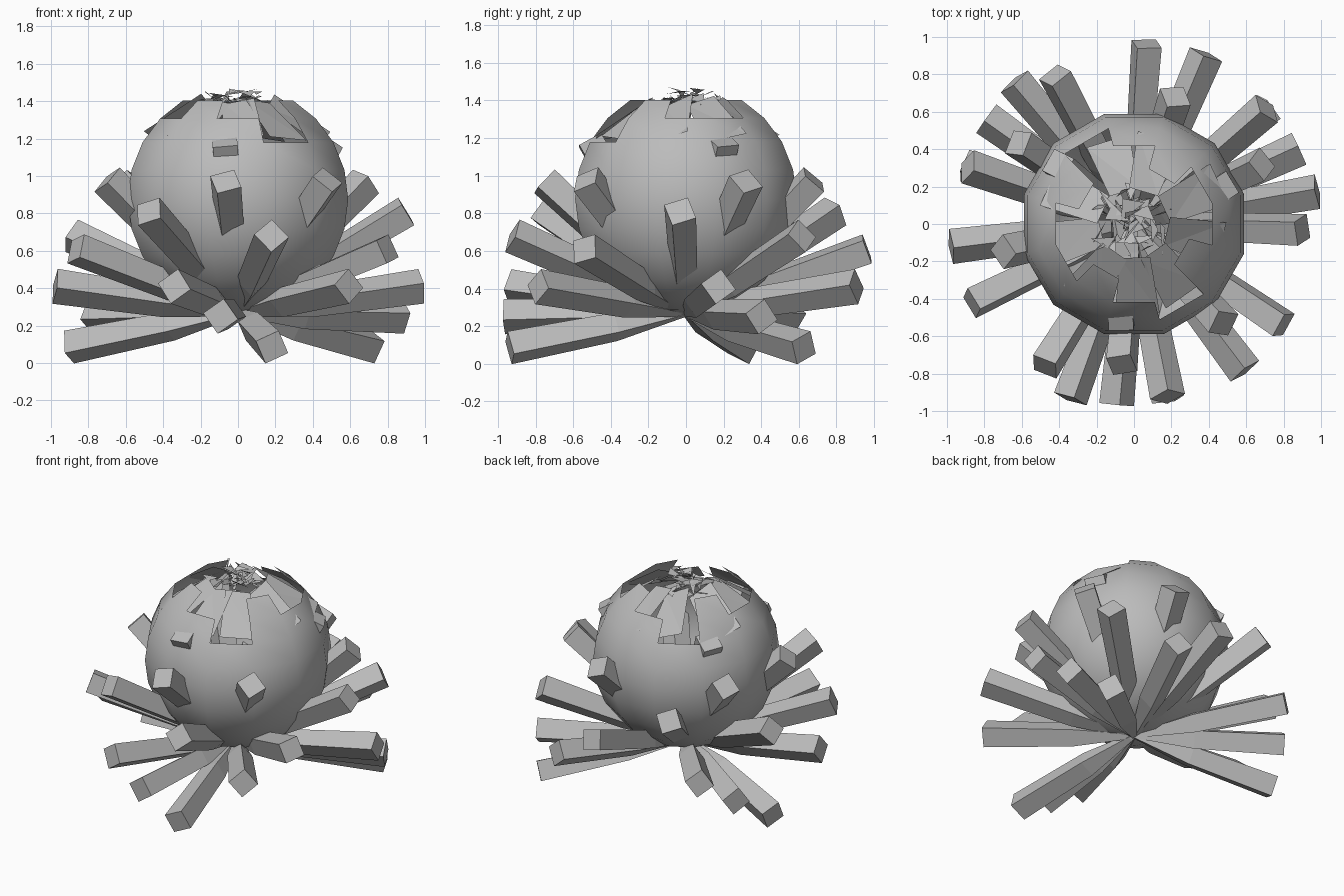
import bpy, bmesh, math, random
from mathutils import Vector, Matrix

random.seed(4)
if "Cube" in bpy.data.objects:
    bpy.data.objects.remove(bpy.data.objects["Cube"])

grey = bpy.data.materials.new("stone_grey")
grey.use_nodes = True
grey.diffuse_color = (0.5, 0.5, 0.5, 1)
grey.node_tree.nodes["Principled BSDF"].inputs["Base Color"].default_value = (0.5, 0.5, 0.5, 1)

ROOT = Vector((0, 0, 0.27))
CENTRE = Vector((0, 0, 0.875))
RADIUS = 0.61


def finish(bm, name):
    mesh = bpy.data.meshes.new(name)
    bm.to_mesh(mesh)
    bm.free()
    mesh.materials.append(grey)
    obj = bpy.data.objects.new(name, mesh)
    bpy.context.collection.objects.link(obj)
    return obj


def polar(r, angle, z):
    return Vector((r * math.cos(angle), r * math.sin(angle), z))


def spike(name, tip, roll):
    """Square bar that narrows towards the root."""
    axis = (tip - ROOT).normalized()
    side = axis.cross(Vector((0, 0, 1))).normalized()
    side = Matrix.Rotation(math.radians(roll), 3, axis) @ side
    up = side.cross(axis)
    bm = bmesh.new()
    rings = []
    for t, half in ((0, 0.015), (0.4, 0.058), (1, 0.067)):
        base = ROOT.lerp(tip, t)
        rings.append([bm.verts.new(base + side * half * a + up * half * b)
                      for a, b in ((-1, -1), (1, -1), (1, 1), (-1, 1))])
    bm.faces.new(rings[0])
    bm.faces.new(rings[-1])
    for low, high in zip(rings, rings[1:]):
        for i in range(4):
            j = (i + 1) % 4
            bm.faces.new((low[i], low[j], high[j], high[i]))
    bmesh.ops.recalc_face_normals(bm, faces=bm.faces)
    finish(bm, name)


# Globe with a broken crown
bm = bmesh.new()
bmesh.ops.create_uvsphere(bm, u_segments=12, v_segments=12, radius=RADIUS)
broken = []
for f in bm.faces:
    c = f.calc_center_median()
    tilt = math.degrees(math.acos(c.z / c.length))
    sector = int((math.atan2(c.y, c.x) / math.tau % 1) * 12)
    if tilt < 30 or (tilt < 45 and sector % 3 != 1) or (tilt < 60 and sector % 6 == 3):
        broken.append(f)
bmesh.ops.delete(bm, geom=broken, context="FACES")
bmesh.ops.rotate(bm, verts=bm.verts, matrix=Matrix.Rotation(math.radians(15), 3, "Z"))
bmesh.ops.translate(bm, verts=bm.verts, vec=CENTRE)
for f in bm.faces:
    f.smooth = True
finish(bm, "globe")

# Spikes: azimuth, radius, tip height and roll, each repeated three times
rows = [(281, 0.955, 0.085, 25), (264.5, 0.97, 0.25, 35), (10, 0.995, 0.41, 35),
        (67, 0.985, 0.41, 40), (86, 0.965, 0.61, 15), (281, 0.94, 0.68, 40),
        (358, 0.9, 0.81, 20), (72, 0.715, 0.98, 30), (25, 0.755, 0.97, 20),
        (22, 0.515, 1.19, 10)]
for n, (azimuth, r, z, roll) in enumerate(rows):
    for k in range(3):
        spike(f"spike_{n + 1}_{k + 1}", polar(r, math.radians(azimuth + 120 * k), z), roll)

# Crown shards: tilted plates leaning in towards the top
bm = bmesh.new()
for k in range(9):
    angle = math.radians(k * 40 - 10 + random.uniform(-6, 6))
    twist = random.choice((-1, 1)) * random.uniform(0.01, 0.045)
    outer = random.uniform(0.45, 0.51)
    points = []
    for r, z, width, lean in ((outer, 1.2, 0.12, -twist), (outer, 1.2, -0.12, twist),
                              (0.18, 1.4, -0.08, twist), (0.18, 1.4, 0.08, -twist)):
        tangent = Vector((-math.sin(angle), math.cos(angle), 0))
        points.append(bm.verts.new(polar(r, angle, z + lean) + tangent * width))
    bm.faces.new((points[0], points[3], points[2]))
    bm.faces.new((points[0], points[2], points[1]))
bmesh.ops.recalc_face_normals(bm, faces=bm.faces)
finish(bm, "crown_shards")

# Small tangled splinters filling the opening, highest in the middle
bm = bmesh.new()
for k in range(40):
    r = random.uniform(0, 0.18)
    mid = polar(r, random.uniform(0, math.tau), random.uniform(1.38, 1.46) - r * 0.25)
    face = bm.faces.new([bm.verts.new(mid + polar(random.uniform(0.05, 0.11), turn,
                                                  random.uniform(-0.03, 0.03)))
                         for turn in sorted(random.uniform(0, math.tau) for _ in range(3))])
    face.normal_update()
finish(bm, "crown_splinters")
